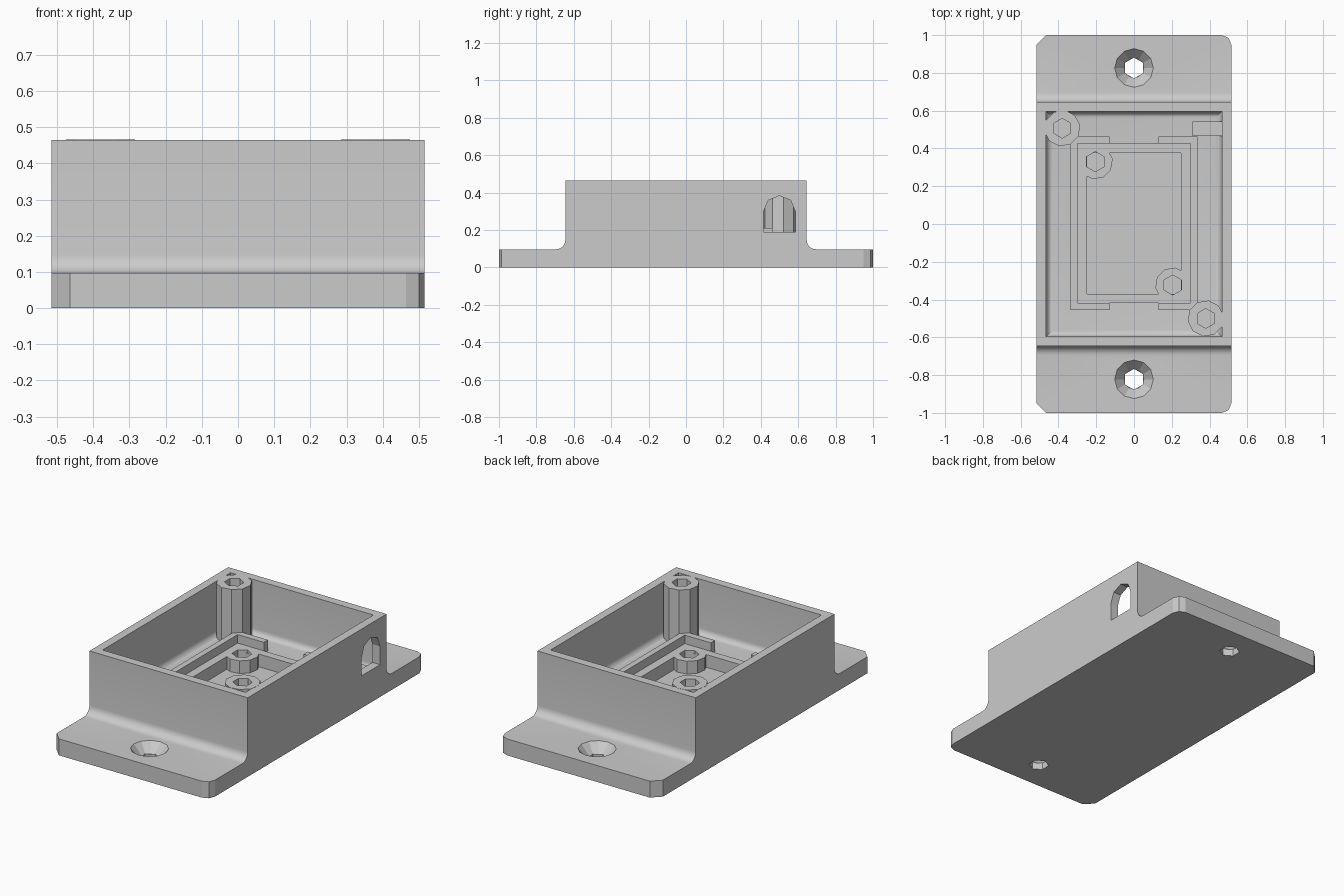
import bpy, bmesh, math
from mathutils import Matrix

if "Cube" in bpy.data.objects:
    bpy.data.objects.remove(bpy.data.objects["Cube"])

grey = bpy.data.materials.new("plain_grey")
grey.use_nodes = True
COLOUR = (0.6, 0.6, 0.6, 1)
grey.diffuse_color = COLOUR
grey.node_tree.nodes["Principled BSDF"].inputs["Base Color"].default_value = COLOUR


def finish(name, bm):
    bmesh.ops.recalc_face_normals(bm, faces=bm.faces[:])
    mesh = bpy.data.meshes.new(name)
    bm.to_mesh(mesh)
    bm.free()
    mesh.materials.append(grey)
    ob = bpy.data.objects.new(name, mesh)
    bpy.context.collection.objects.link(ob)
    return ob


def box(name, x, y, z, round_floor=0):
    bm = bmesh.new()
    bmesh.ops.create_cube(bm, size=1)
    for v in bm.verts:
        v.co = [lo if c < 0 else hi for c, (lo, hi) in zip(v.co, (x, y, z))]
    if round_floor:
        edges = [e for e in bm.edges if all(v.co.z < z[0] + 1e-5 for v in e.verts)]
        bmesh.ops.bevel(bm, geom=edges, offset=round_floor, segments=6,
                        affect='EDGES', profile=0.5)
    return finish(name, bm)


def prism(name, x, y, z, r_low, r_high=None, sides=6, turn=0):
    bm = bmesh.new()
    place = Matrix.Translation((x, y, sum(z) / 2)) @ Matrix.Rotation(math.radians(turn), 4, 'Z')
    bmesh.ops.create_cone(bm, cap_ends=True, segments=sides, radius1=r_low,
                          radius2=r_high or r_low, depth=z[1] - z[0], matrix=place)
    return finish(name, bm)


def extrude_x(name, profile, x0, x1):
    bm = bmesh.new()
    face = bm.faces.new([bm.verts.new((x0, y, z)) for y, z in profile])
    new = bmesh.ops.extrude_face_region(bm, geom=[face])["geom"]
    bmesh.ops.translate(bm, verts=[g for g in new if isinstance(g, bmesh.types.BMVert)],
                        vec=(x1 - x0, 0, 0))
    return bm


def combine(target, tool, operation='DIFFERENCE'):
    mod = target.modifiers.new("cut", 'BOOLEAN')
    mod.operation, mod.object, mod.solver = operation, tool, 'EXACT'
    bpy.context.view_layer.objects.active = target
    bpy.ops.object.modifier_apply(modifier=mod.name)
    bpy.data.objects.remove(tool)


HALF, WALL_Y, PLATE, TOP = 0.515, 0.645, 0.097, 0.465
FLOOR, LEDGE, RIM, POCKET = 0.145, 0.16, 0.21, 0.085
R = 0.05

# Body profile: mounting plate, filleted into the box walls
side = [(1, 0), (1, PLATE)]
for i in range(7):
    a = math.radians(15 * i)
    side.append((WALL_Y + R - R * math.sin(a), PLATE + R - R * math.cos(a)))
side.append((WALL_Y, TOP))
bm = extrude_x("body", side + [(-y, z) for y, z in reversed(side)], -HALF, HALF)
for sign, segments in ((-1, 1), (1, 2)):
    corners = [e for e in bm.edges if all(abs(v.co.y) > 0.99 and v.co.x * sign > 0 for v in e.verts)
               and abs(e.verts[0].co.z - e.verts[1].co.z) > 0.05]
    bmesh.ops.bevel(bm, geom=corners, offset=0.05, segments=segments,
                    affect='EDGES', profile=0.5)
body = finish("body", bm)

# Main cavity and the inner pocket
combine(body, box("cavity_cutter", (-0.465, 0.465), (-0.595, 0.595), (FLOOR, 0.6), 0.035))
combine(body, box("pocket_cutter", (-0.25, 0.25), (-0.37, 0.377), (POCKET, 0.3)))

# Countersunk screw holes in the plate
for y in (-0.822, 0.826):
    combine(body, prism("screw_cutter", 0, y, (-0.1, 0.2), 0.055))
    combine(body, prism("sink_cutter", 0, y, (0.04, PLATE + 0.003), 0.052, 0.105, 12))

# Arched cable opening in the left wall
arch = [(0.414, 0.19), (0.585, 0.19)]
for i in range(5):
    a = math.radians(45 * i)
    arch.append((0.4995 + 0.0855 * math.cos(a), 0.298 + 0.0855 * math.sin(a)))
combine(body, finish("arch_cutter", extrude_x("arch", arch, 0.42, 0.6)))

# Thin locating rim, open in the middle of both ends
rim = box("locating_rim", (-0.335, 0.335), (-0.455, 0.463), (FLOOR - 0.02, RIM))
combine(rim, box("rim_cutter", (-0.3, 0.3), (-0.417, 0.425), (0, 0.4)))
combine(rim, box("gap_cutter", (-0.13, 0.13), (-0.8, 0.8), (0, 0.4)))

# Board ledge with two support posts
ledge = box("board_ledge", (-0.3, 0.3), (-0.417, 0.425), (FLOOR - 0.02, LEDGE))
combine(ledge, box("ledge_cutter", (-0.25, 0.25), (-0.37, 0.377), (0, 0.4)))
supports = ((-0.205, 0.33), (0.205, -0.323))
for x, y in supports:
    combine(ledge, prism("support_post", x, y, (POCKET - 0.01, LEDGE), 0.093, sides=10, turn=-9), 'UNION')
for x, y in supports:
    combine(ledge, prism("support_hole", x, y, (POCKET + 0.01, 0.3), 0.053))

# Lid posts in two opposite corners
lid_posts = []
for name, x, y in (("back_lid_post", -0.38, 0.507), ("front_lid_post", 0.38, -0.5)):
    post = prism(name, x, y, (FLOOR - 0.02, TOP + 0.001), 0.096, sides=10, turn=-9)
    combine(post, prism("lid_hole", x, y, (FLOOR + 0.02, 0.6), 0.052))
    # clear the wall where the post hole reaches it
    lid_posts.append(post)

# Cable rest below the opening
rest = box("cable_rest", (0.31, 0.47), (0.466, 0.543), (FLOOR - 0.02, 0.185))

# Keep fillets smooth and all other edges crisp
bpy.ops.object.select_all(action='DESELECT')
for ob in (body, rim, ledge, rest, *lid_posts):
    ob.select_set(True)
bpy.context.view_layer.objects.active = body
bpy.ops.object.shade_smooth_by_angle(angle=math.radians(20))
